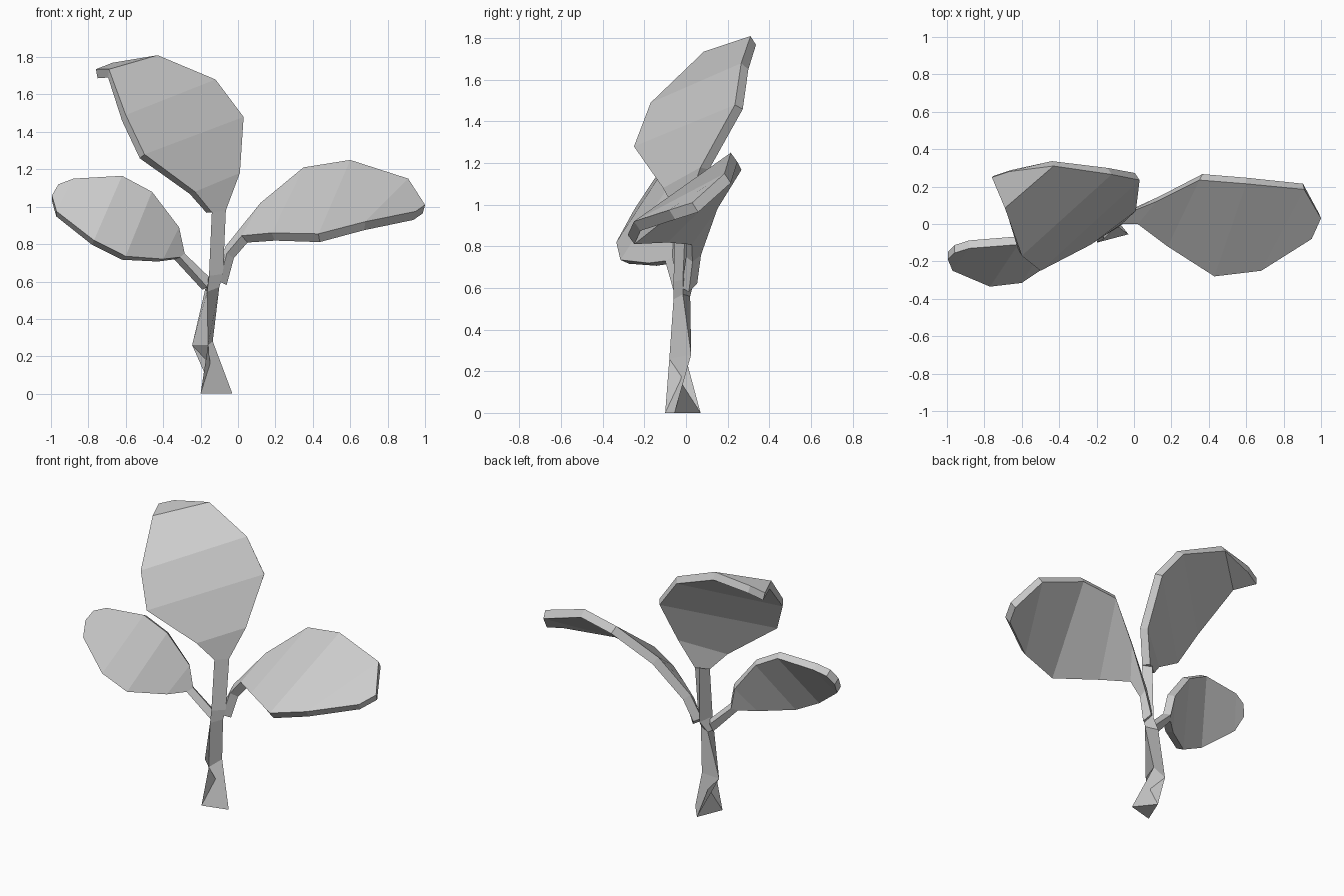
import bpy


def make_object(name, verts, faces):
    mesh = bpy.data.meshes.new(name)
    mesh.from_pydata(verts, [], faces)
    mesh.update()
    obj = bpy.data.objects.new(name, mesh)
    bpy.context.collection.objects.link(obj)
    return obj


def make_leaf(name, rungs, thickness=0.05):
    """Leaf blade lofted over left/right edge pairs, thickened away from its face."""
    verts = [p for rung in rungs for p in rung]
    faces = [(2 * i, 2 * i + 1, 2 * i + 3, 2 * i + 2) for i in range(len(rungs) - 1)]
    obj = make_object(name, verts, faces)
    mod = obj.modifiers.new("thickness", 'SOLIDIFY')
    mod.thickness = thickness
    mod.offset = -1
    return obj


# Stem: three-sided twisted tube
rings = [
    [(-0.20, -0.10, 0.00), (-0.03, -0.055, 0.00), (-0.13, 0.07, 0.00)],
    [(-0.16, -0.08, 0.26), (-0.135, 0.025, 0.28), (-0.245, 0.00, 0.26)],
    [(-0.165, -0.06, 0.545), (-0.10, -0.015, 0.57), (-0.175, 0.02, 0.56)],
    [(-0.155, -0.06, 0.63), (-0.08, -0.015, 0.64), (-0.125, 0.035, 0.62)],
    [(-0.14, -0.05, 0.97), (-0.065, 0.00, 0.98), (-0.12, 0.03, 0.98)],
]
n = len(rings)
stem_faces = [(3 * r + i, 3 * r + (i + 1) % 3, 3 * r + 3 + (i + 1) % 3, 3 * r + 3 + i)
              for r in range(n - 1) for i in range(3)]
stem_faces += [(2, 1, 0), (3 * n - 3, 3 * n - 2, 3 * n - 1)]
make_object("stem", [p for ring in rings for p in ring], stem_faces)

# Top leaf
make_leaf("top_leaf", [
    [(-0.14, -0.05, 0.97), (-0.065, 0.00, 0.98)],
    [(-0.23, -0.11, 1.08), (0.01, 0.07, 1.18)],
    [(-0.50, -0.25, 1.28), (0.03, 0.235, 1.48)],
    [(-0.60, -0.17, 1.49), (-0.12, 0.265, 1.68)],
    [(-0.69, 0.085, 1.735), (-0.43, 0.31, 1.81)],
    [(-0.76, 0.25, 1.735), (-0.67, 0.28, 1.77)],
])

# Right leaf with its stalk
make_leaf("right_leaf", [
    [(-0.13, 0.02, 0.64), (-0.10, -0.02, 0.60)],
    [(-0.065, 0.045, 0.79), (-0.06, 0.00, 0.75)],
    [(0.12, 0.12, 1.02), (0.02, 0.00, 0.845)],
    [(0.35, 0.235, 1.21), (0.18, -0.12, 0.86)],
    [(0.60, 0.215, 1.25), (0.43, -0.28, 0.855)],
    [(0.91, 0.185, 1.15), (0.68, -0.25, 0.92)],
    [(1.00, 0.03, 1.01), (0.95, -0.08, 0.975)],
], 0.055)

# Left leaf with its stalk
make_leaf("left_leaf", [
    [(-0.165, -0.055, 0.57), (-0.15, -0.04, 0.62)],
    [(-0.31, -0.10, 0.73), (-0.285, -0.065, 0.75)],
    [(-0.40, -0.18, 0.72), (-0.315, -0.06, 0.89)],
    [(-0.60, -0.315, 0.735), (-0.46, -0.09, 1.08)],
    [(-0.77, -0.335, 0.82), (-0.62, -0.11, 1.165)],
    [(-0.97, -0.25, 0.975), (-0.88, -0.13, 1.15)],
    [(-0.995, -0.19, 1.06), (-0.96, -0.155, 1.12)],
])
